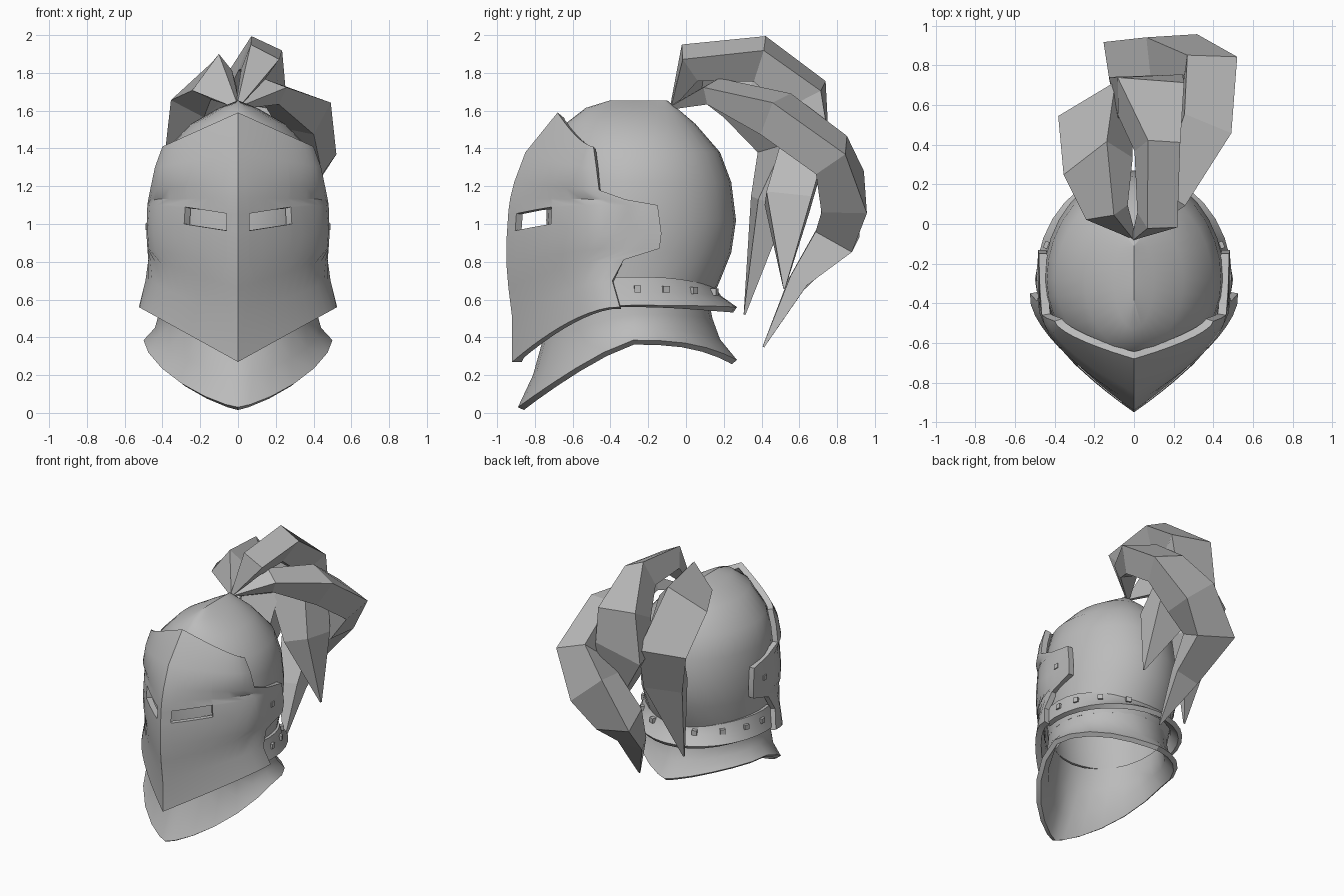
import bpy, bmesh
from math import cos, pi, radians, sqrt, atan2
from mathutils import Vector, Matrix

cube = bpy.data.objects.get("Cube")
if cube:
    bpy.data.objects.remove(cube, do_unlink=True)

steel = bpy.data.materials.new("steel_grey")
steel.use_nodes = True
GREY = (0.5, 0.5, 0.5, 1)
steel.diffuse_color = GREY
steel.node_tree.nodes["Principled BSDF"].inputs["Base Color"].default_value = GREY


def finish(name, bm, mirror=True, thick=0, smooth=True):
    """Turn a bmesh into an object, with optional mirror, shell and shading."""
    bmesh.ops.recalc_face_normals(bm, faces=bm.faces)
    if thick:  # open shells must face away from the helmet axis
        out = sum(f.normal.dot(f.calc_center_median() - Vector((0, -0.3, 0.9))) * f.calc_area()
                  for f in bm.faces)
        if out < 0:
            bmesh.ops.reverse_faces(bm, faces=bm.faces)
    mesh = bpy.data.meshes.new(name)
    bm.to_mesh(mesh)
    bm.free()
    mesh.materials.append(steel)
    ob = bpy.data.objects.new(name, mesh)
    bpy.context.collection.objects.link(ob)
    if mirror:
        ob.modifiers.new("mirror", 'MIRROR').merge_threshold = 0.002
    if thick:
        s = ob.modifiers.new("shell", 'SOLIDIFY')
        s.thickness, s.offset, s.use_even_offset = thick, -1, True
    if smooth:  # bake the shell first so its rim stays crisp
        bpy.ops.object.select_all(action='DESELECT')
        ob.select_set(True)
        bpy.context.view_layer.objects.active = ob
        bpy.ops.object.convert(target='MESH')
        bpy.ops.object.shade_smooth_by_angle(angle=radians(32))


def loft(rows, closed=False):
    """Skin rows of points with quads."""
    bm = bmesh.new()
    vs = [[bm.verts.new(p) for p in row] for row in rows]
    n = len(rows[0])
    for a, b in zip(vs, vs[1:]):
        for i in range(n if closed else n - 1):
            j = (i + 1) % n
            bm.faces.new((a[i], a[j], b[j], b[i]))
    if closed:
        bm.faces.new(vs[0])
        bm.faces.new(vs[-1])
    return bm


def ring_point(c, a, yf, yb, zf, zs, zb, power=0.5, ym=-0.28):
    """Half ring: c runs from 1 at the front to -1 at the back; high power is more pointed."""
    k = abs(c)
    x = a * max(0, 1 - k * k) ** power
    y = ym + ((yf if c > 0 else yb) - ym) * k
    z = zs + ((zf - zs) * k ** 1.25 if c > 0 else (zb - zs) * k ** 2.8)
    return Vector((x, y, z))


def arc(start, end, n):
    return [cos(start + (end - start) * i / n) for i in range(n + 1)]


# Skull dome: half width, front y, back y, height
dome = [(0.42, -0.7, 0.12, 0.56), (0.43, -0.72, 0.18, 0.7), (0.45, -0.73, 0.24, 0.85),
        (0.455, -0.74, 0.265, 1.02), (0.44, -0.73, 0.24, 1.22), (0.395, -0.7, 0.18, 1.38),
        (0.25, -0.64, 0.05, 1.53), (0.1, -0.53, -0.05, 1.615), (0.0, -0.4, -0.1, 1.655)]
bm = loft([[ring_point(c, a, f, b, z, z, z) for c in arc(0, pi, 16)] for a, f, b, z in dome])
bmesh.ops.remove_doubles(bm, verts=bm.verts, dist=0.0005)
finish("skull_dome", bm, thick=0.025)

# Flared neck guard: half width, front y, back y, front / side / back height, pointedness
guard = [(0.42, -0.71, 0.12, 0.56, 0.6, 0.6, 0.5), (0.42, -0.76, 0.14, 0.38, 0.52, 0.5, 0.55),
         (0.44, -0.81, 0.18, 0.2, 0.45, 0.39, 0.65), (0.5, -0.89, 0.27, 0.03, 0.385, 0.28, 0.75)]
finish("neck_guard", loft([[ring_point(c, *g) for c in arc(0, pi, 12)] for g in guard]), thick=0.035)

# Riveted neck band around the sides and back
BAND = [(0.46, -0.8, 0.16, 0.72, 0.72, 0.66), (0.475, -0.8, 0.185, 0.64, 0.64, 0.62),
        (0.495, -0.8, 0.27, 0.56, 0.57, 0.56)]
finish("neck_band", loft([[ring_point(c, *g) for c in arc(1.37, pi, 9)] for g in BAND]), thick=0.035)

# Visor: ridge y, ridge z, rear-edge x, y, z
visor = [(-0.92, 0.27, 0.525, -0.35, 0.56), (-0.92, 0.5, 0.49, -0.39, 0.7),
         (-0.94, 0.66, 0.475, -0.33, 0.81), (-0.95, 0.78, 0.48, -0.14, 0.87),
         (-0.95, 0.92, 0.485, -0.13, 0.95), (-0.94, 1.07, 0.48, -0.15, 1.1),
         (-0.93, 1.14, 0.475, -0.32, 1.13), (-0.91, 1.22, 0.465, -0.46, 1.18),
         (-0.85, 1.38, 0.44, -0.475, 1.3), (-0.68, 1.59, 0.4, -0.49, 1.41)]
rows = []
for ry, rz, ex, ey, ez in visor:
    run = min(0.54, ey - ry)
    row = []
    for i in range(13):
        y = ry + (ey - ry) * (i / 12) ** 1.2
        q = min(1, (y - ry) / run)
        x = ex * (1 - (1 - q) ** 1.6)
        row.append((x, y, rz + (ez - rz) * x / ex))
    rows.append(row)
bm = loft(rows)
# cut the eye slit along four planes and drop what lies inside
slit = [Vector((x, 0, z)) for x, z in ((0.06, 0.965), (0.285, 1.0), (0.28, 1.09), (0.06, 1.055))]
mid = sum(slit, Vector()) / 4
planes = [(p, (q - p).cross(Vector((0, 1, 0)))) for p, q in zip(slit, slit[1:] + slit[:1])]
planes = [(p, n if n.dot(mid - p) > 0 else -n) for p, n in planes]
for p, n in planes:
    near = [f for f in bm.faces if f.calc_center_median().x < 0.36
            and 0.86 < f.calc_center_median().z < 1.2]
    geom = near + list({e for f in near for e in f.edges}) + list({v for f in near for v in f.verts})
    bmesh.ops.bisect_plane(bm, geom=geom, plane_co=p, plane_no=n, dist=0.0001)
hole = [f for f in bm.faces if all((f.calc_center_median() - p).dot(n) > 0 for p, n in planes)]
bmesh.ops.delete(bm, geom=hole, context='FACES')
finish("visor", bm, thick=0.042)

# Square rivets on the band and the visor hinge
bm = bmesh.new()
spots = [(Vector((0.473, -0.27, 0.985)), 0)]
for y in (-0.26, -0.11, 0.04, 0.15):
    c = -(y + 0.28) / 0.465
    spots.append((ring_point(c, *BAND[1]) * 0.985 + Vector((0, 0, 0.025)),
                  atan2(-c / 0.465, sqrt(1 - c * c) / 0.475)))
for pos, turn in spots:
    bmesh.ops.create_cube(bm, size=0.036, matrix=Matrix.Translation(pos) @ Matrix.Rotation(turn, 4, 'Z'))
finish("rivets", bm, smooth=False)


def plume(name, stations):
    """Faceted feather; each station is x, y, z, width, depth, roll."""
    pts = [Vector(s[:3]) for s in stations]
    rows = []
    for i, (x, y, z, w, d, roll) in enumerate(stations):
        t = (pts[min(i + 1, len(pts) - 1)] - pts[max(i - 1, 0)]).normalized()
        side = Vector((1, 0, 0))
        side = (side - t * side.dot(t)).normalized()
        side = Matrix.Rotation(radians(roll), 3, t) @ side
        up = side.cross(t)
        rows.append([pts[i] + side * w * u / 2 + up * d * v / 2
                     for u, v in ((-1, 1), (1, 1), (0.8, -1), (-0.8, -1))])
    finish(name, loft(rows, closed=True), mirror=False, smooth=False)


plume("plume_centre", [
    (0, -0.07, 1.63, 0.02, 0.02, 25), (0.11, 0.02, 1.85, 0.17, 0.16, 25),
    (0.11, 0.39, 1.87, 0.18, 0.2, 25), (0.07, 0.63, 1.68, 0.34, 0.22, 8),
    (0.06, 0.63, 1.43, 0.38, 0.24, 0), (0.2, 0.54, 1.12, 0.26, 0.24, 0),
    (0.345, 0.52, 0.66, 0.01, 0.01, 0)])
plume("plume_left", [
    (0, -0.07, 1.62, 0.02, 0.02, 20), (0.18, 0.14, 1.7, 0.16, 0.1, 20),
    (0.34, 0.47, 1.58, 0.26, 0.2, 20), (0.37, 0.77, 1.36, 0.27, 0.2, 15),
    (0.19, 0.83, 1.16, 0.34, 0.24, 0), (0, 0.8, 0.94, 0.32, 0.22, 0),
    (0.04, 0.59, 0.69, 0.2, 0.1, 0), (0.11, 0.41, 0.35, 0.01, 0.01, 0)])
plume("plume_right", [
    (0, -0.07, 1.62, 0.02, 0.02, -50), (-0.13, 0.06, 1.77, 0.24, 0.12, -50),
    (-0.17, 0.3, 1.7, 0.34, 0.2, -50), (-0.18, 0.54, 1.42, 0.34, 0.22, -32),
    (-0.15, 0.44, 1.12, 0.3, 0.16, -10), (-0.2, 0.31, 0.52, 0.01, 0.01, 0)])
